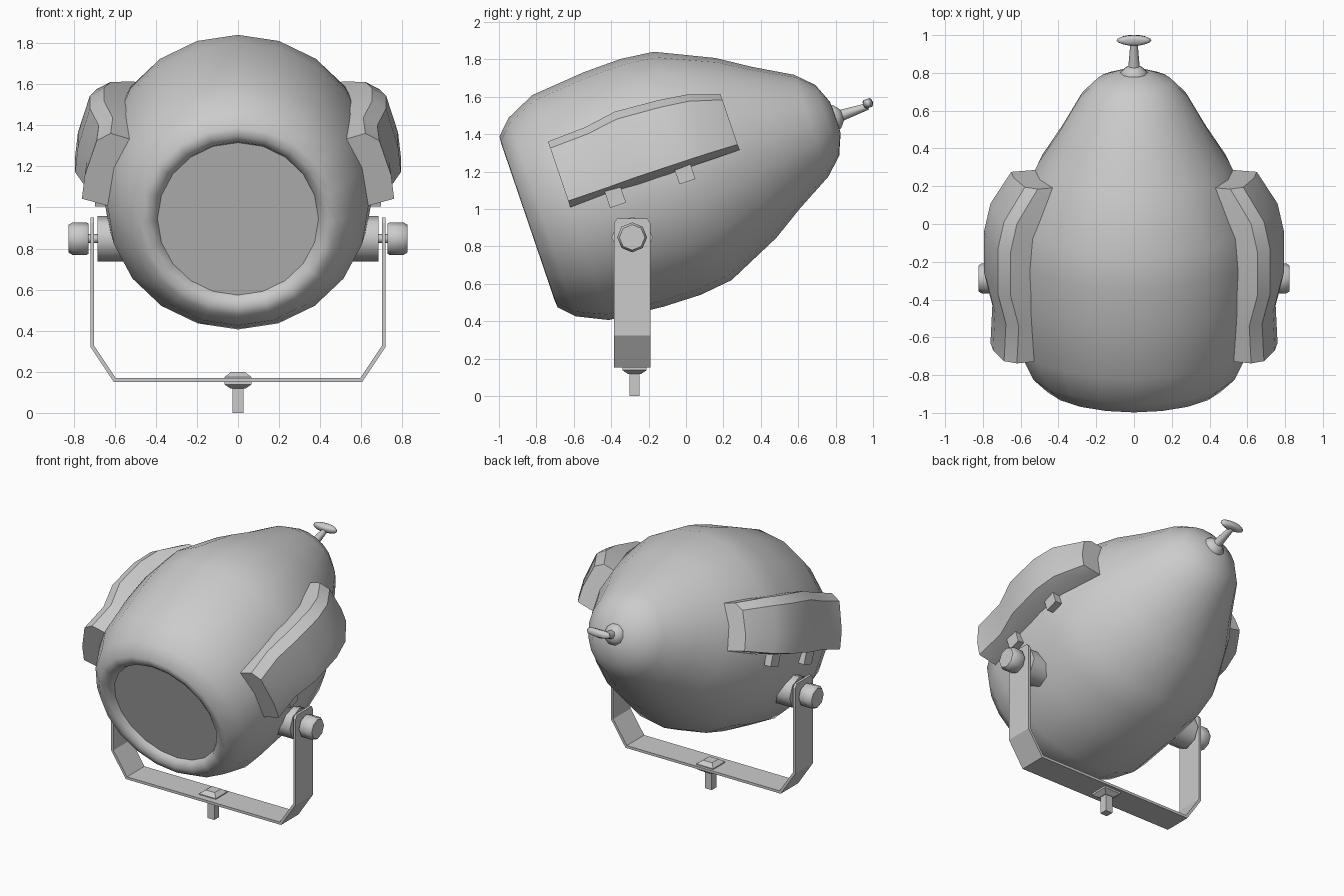
import bpy, bmesh
from math import radians, cos, sin, pi
from mathutils import Matrix

cube = bpy.data.objects.get("Cube")
if cube:
    bpy.data.objects.remove(cube, do_unlink=True)

grey = bpy.data.materials.new("light grey metal")
grey.use_nodes = True
grey.diffuse_color = (0.6, 0.6, 0.6, 1)
grey.node_tree.nodes["Principled BSDF"].inputs["Base Color"].default_value = (0.6, 0.6, 0.6, 1)

# Lamp frame: x across, y along the tilted lamp axis, z square to it
LAMP = Matrix.Translation((0, -0.845, 0.93)) @ Matrix.Rotation(radians(18.8), 4, 'X')
ALONG = LAMP @ Matrix.Rotation(radians(-90), 4, 'X')   # lathe axis along the lamp


def finish(name, bm, matrix=Matrix(), angle=40):
    bmesh.ops.recalc_face_normals(bm, faces=bm.faces)
    mesh = bpy.data.meshes.new(name)
    bm.to_mesh(mesh)
    bm.free()
    mesh.transform(matrix)
    mesh.materials.append(grey)
    obj = bpy.data.objects.new(name, mesh)
    bpy.context.collection.objects.link(obj)
    bpy.ops.object.select_all(action='DESELECT')
    obj.select_set(True)
    bpy.context.view_layer.objects.active = obj
    if angle:
        bpy.ops.object.shade_smooth_by_angle(angle=radians(angle))
    return obj


def loft(bm, rings):
    """Join rings of points and cap both ends."""
    rows = [[bm.verts.new(p) for p in ring] for ring in rings]
    count = len(rows[0])
    for a, b in zip(rows, rows[1:]):
        for i in range(count):
            j = (i + 1) % count
            bm.faces.new((a[i], a[j], b[j], b[i]))
    bm.faces.new(rows[0])
    bm.faces.new(rows[-1])


def lathe(name, profile, sides, matrix, angle=40, phase=0.0, stretch=1.0):
    """Turn (radius, height) points about local z."""
    bm = bmesh.new()
    turns = [2 * pi * i / sides + phase for i in range(sides)]
    loft(bm, [[(r * cos(a), r * sin(a) * stretch, h) for a in turns] for r, h in profile])
    return finish(name, bm, matrix, angle)


def box(name, size, centre, matrix):
    bm = bmesh.new()
    bmesh.ops.create_cube(bm, size=1)
    bmesh.ops.scale(bm, vec=size, verts=bm.verts)
    bmesh.ops.translate(bm, vec=centre, verts=bm.verts)
    return finish(name, bm, matrix, 0)


# Lamp housing with rolled front rim
lathe("housing", [(0.39, 0.05), (0.405, 0.02), (0.44, 0), (0.482, 0.003), (0.56, 0.08),
                  (0.635, 0.24), (0.662, 0.54), (0.666, 0.75), (0.645, 0.93),
                  (0.508, 1.23), (0.4, 1.4), (0.287, 1.6), (0.2, 1.69), (0.09, 1.735),
                  (0.03, 1.74)], 20, ALONG, 60)

# Flat lens set into the rim
lathe("lens", [(0.392, 0.045), (0.392, 0.055)], 20, ALONG)

# Side vent hoods: (distance along the lamp, outward shift, top height)
stations = [(0.24, 0, 0.373), (0.45, -0.01, 0.381), (0.63, 0.033, 0.409),
            (0.87, 0.033, 0.392), (1.02, 0, 0.372), (1.195, -0.11, 0.315)]
# Hood section: (x, share of the height)
section = [(0.5, 0.9), (0.62, 1), (0.688, 0.9), (0.746, 0.42), (0.76, 0.1), (0.63, 0), (0.45, 0)]

# Yoke pivot outlines: (radius, x)
inner_hub = [(0.11, 0.5), (0.11, 0.683)]
axle = [(0.022, 0.66), (0.022, 0.75)]
outer_knob = [(0.072, 0.727), (0.08, 0.737), (0.08, 0.805), (0.068, 0.824)]

for side, label in ((1, "left"), (-1, "right")):
    bm = bmesh.new()
    loft(bm, [[(side * (x + shift), t, top * h) for x, h in section]
              for t, shift, top in stations])
    finish(label + "_vent_hood", bm, LAMP, 35)
    for t, place in ((0.485, "front"), (0.877, "rear")):
        box(f"{label}_{place}_hood_tab", (0.05, 0.09, 0.1), (side * 0.67, t, -0.02), LAMP)
    pivot = Matrix.Translation((0, -0.288, 0.848)) @ Matrix.Rotation(side * pi / 2, 4, 'Y')
    lathe(label + "_inner_hub", inner_hub, 8, pivot, 50)
    lathe(label + "_axle", axle, 8, pivot, 50)
    lathe(label + "_pivot_knob", outer_knob, 8, pivot, 50)

# Bent strap yoke: (x, z, half width), right half mirrored from the left
half = [(0.71, 0.95, 0.08), (0.71, 0.925, 0.097), (0.71, 0.325, 0.097), (0.6, 0.16, 0.097)]
path = half + [(-x, z, w) for x, z, w in reversed(half)]
bm = bmesh.new()
strip = [[bm.verts.new((x, -0.288 + s * w, z)) for s in (-1, 1)] for x, z, w in path]
for a, b in zip(strip, strip[1:]):
    bm.faces.new((a[0], a[1], b[1], b[0]))
yoke = finish("yoke", bm, angle=0)
solid = yoke.modifiers.new("thickness", 'SOLIDIFY')
solid.thickness = 0.018
solid.offset = 0
solid.use_even_offset = True

# Mounting spigot and collar under the yoke
FOOT = Matrix.Translation((0, -0.275, 0))
box("spigot", (0.054, 0.054, 0.14), (0, 0, 0.07), FOOT)
lathe("spigot_collar", [(0.05, 0.118), (0.092, 0.138), (0.092, 0.175), (0.05, 0.198)],
      4, FOOT, 20, pi / 4)

# Rear focus handle: base, tapered stem and cross grip
lathe("handle_base", [(0.06, 1.69), (0.072, 1.715), (0.07, 1.745), (0.045, 1.765),
                      (0.03, 1.775)], 10, ALONG, 60)
lathe("handle_stem", [(0.032, 1.75), (0.018, 1.92)], 8, ALONG, 60)
GRIP = LAMP @ Matrix.Translation((0, 1.925, 0.015))
lathe("handle_grip", [(0.05, -0.024), (0.08, -0.018), (0.092, 0), (0.08, 0.018),
                      (0.05, 0.024)], 16, GRIP, 60, stretch=0.3)
